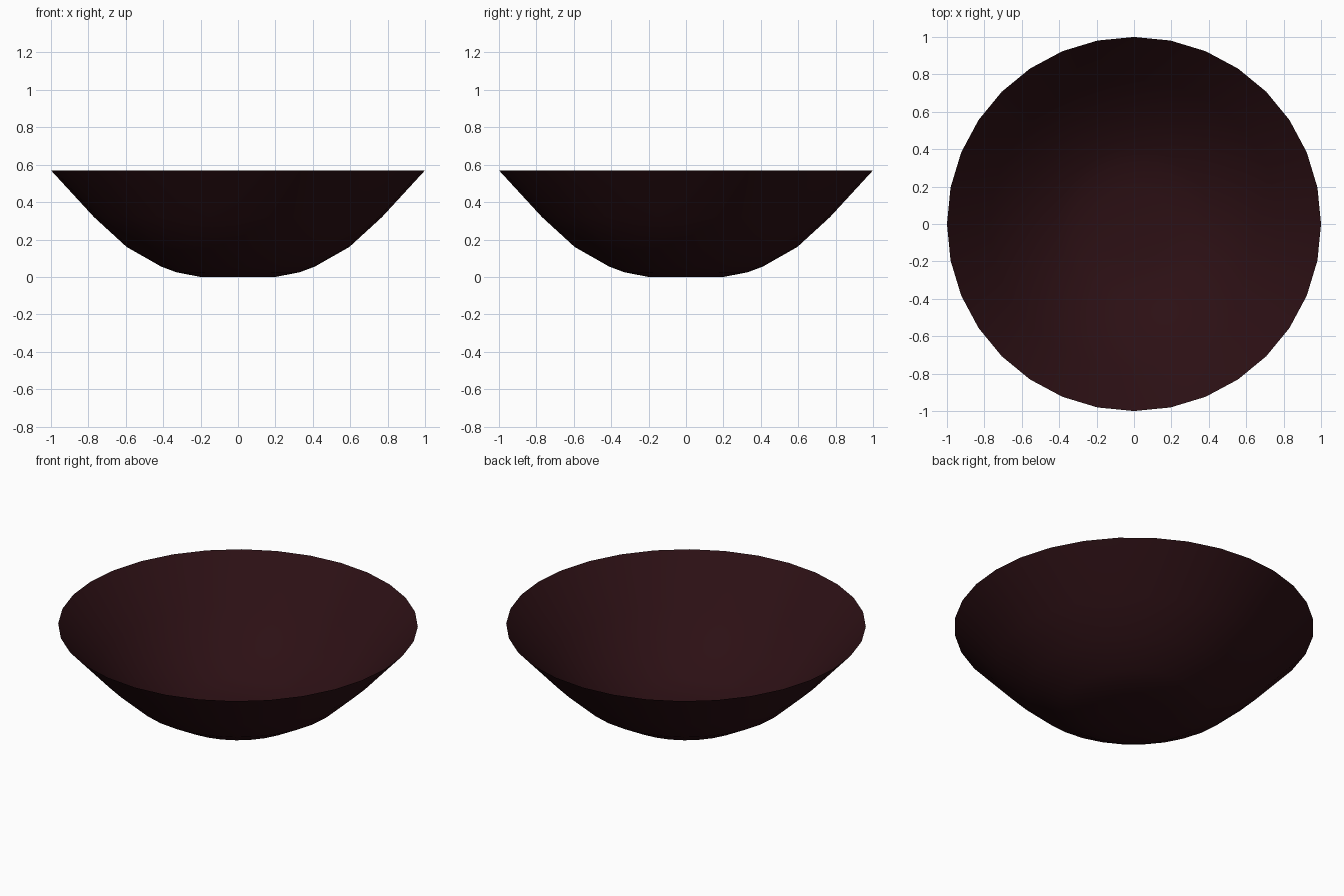
import bpy, bmesh, math

if "Cube" in bpy.data.objects:
    bpy.data.objects.remove(bpy.data.objects["Cube"])

SEGMENTS = 32
# Bowl wall profile (radius, height), from foot to rim
PROFILE = [(0.2, 0.0), (0.33, 0.025), (0.41, 0.055),
           (0.595, 0.16), (0.77, 0.32), (1.0, 0.57)]

bm = bmesh.new()
rings = []
for r, z in PROFILE:
    rings.append([bm.verts.new((r * math.cos(2 * math.pi * i / SEGMENTS),
                                r * math.sin(2 * math.pi * i / SEGMENTS), z))
                  for i in range(SEGMENTS)])

# Thin open wall
for low, high in zip(rings, rings[1:]):
    for i in range(SEGMENTS):
        j = (i + 1) % SEGMENTS
        bm.faces.new((low[i], low[j], high[j], high[i]))

# Flat foot
bm.faces.new(rings[0][::-1])

for face in bm.faces:
    face.smooth = True

mesh = bpy.data.meshes.new("bowl")
bm.to_mesh(mesh)
bm.free()
bowl = bpy.data.objects.new("bowl", mesh)
bpy.context.collection.objects.link(bowl)

# Dark red-brown glaze
glaze = bpy.data.materials.new("dark_glaze")
glaze.diffuse_color = (0.025, 0.005, 0.007, 1.0)
glaze.use_nodes = True
glaze.node_tree.nodes["Principled BSDF"].inputs["Base Color"].default_value = glaze.diffuse_color
mesh.materials.append(glaze)
